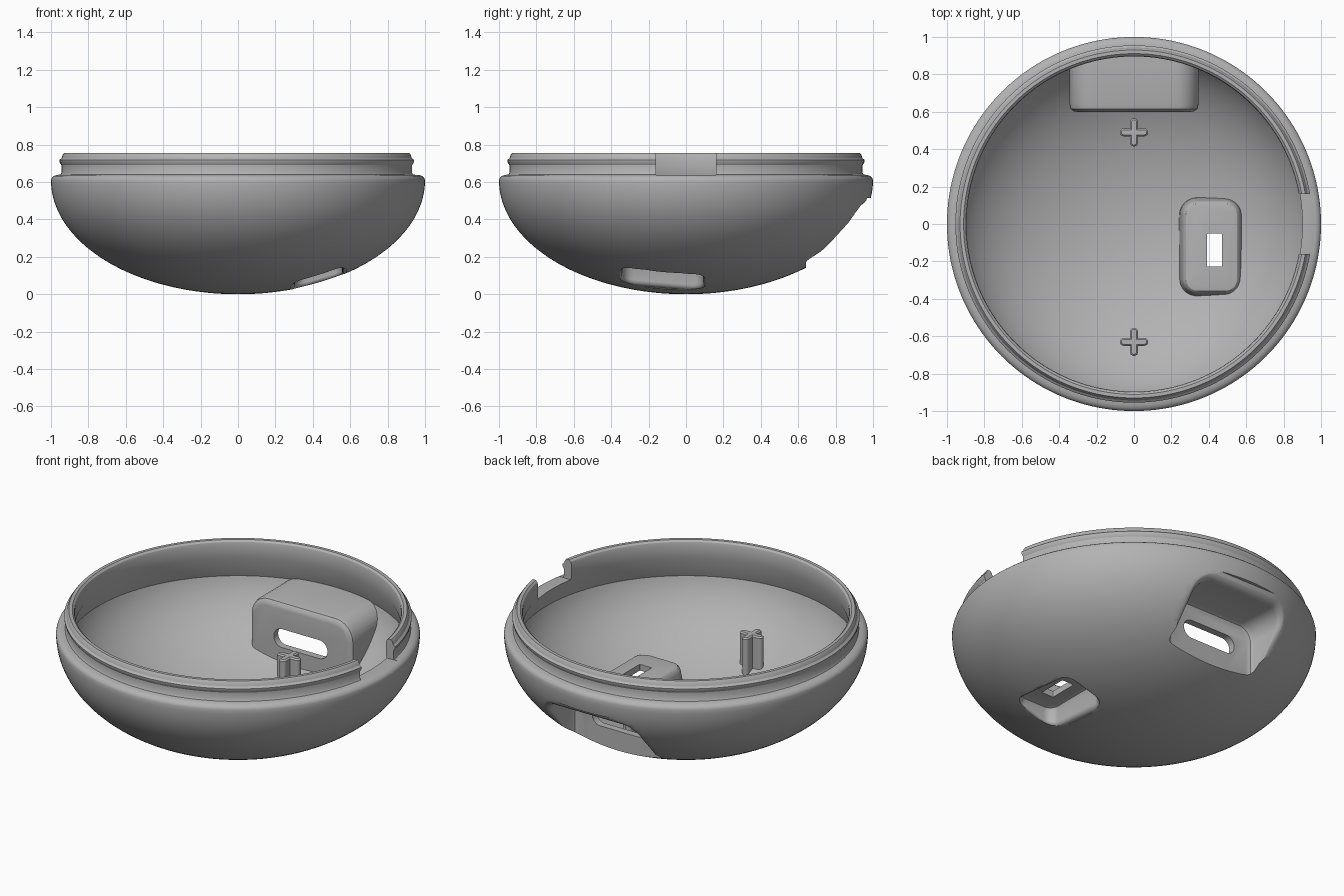
import bpy, bmesh, math

cube = bpy.data.objects.get("Cube")
if cube:
    bpy.data.objects.remove(cube, do_unlink=True)

GREY = (0.45, 0.45, 0.45, 1)
mat = bpy.data.materials.new("matte_grey")
mat.use_nodes = True
mat.diffuse_color = GREY
mat.node_tree.nodes["Principled BSDF"].inputs["Base Color"].default_value = GREY

EQUATOR = 0.61  # height of the widest ring and depth of the bowl


def make(name, bm):
    bmesh.ops.remove_doubles(bm, verts=bm.verts, dist=1e-5)
    bmesh.ops.recalc_face_normals(bm, faces=bm.faces)
    me = bpy.data.meshes.new(name)
    bm.to_mesh(me)
    bm.free()
    me.materials.append(mat)
    ob = bpy.data.objects.new(name, me)
    bpy.context.collection.objects.link(ob)
    return ob


def skin(name, rings):
    """Bridge closed rings of points and cap both ends."""
    bm = bmesh.new()
    loops = [[bm.verts.new(p) for p in ring] for ring in rings]
    n = len(loops[0])
    for a, b in zip(loops, loops[1:]):
        for i in range(n):
            j = (i + 1) % n
            bm.faces.new((a[i], a[j], b[j], b[i]))
    bm.faces.new(loops[0])
    bm.faces.new(loops[-1])
    return make(name, bm)


def lathe(name, profile, n=160):
    angles = [2 * math.pi * i / n for i in range(n)]
    return skin(name, [[(r * math.cos(t), r * math.sin(t), z) for t in angles]
                       for r, z in profile])


def outline(cu, cv, hu, hv, rad, grow=0, n=8):
    """Rounded rectangle, grown or shrunk evenly."""
    hu, hv, rad = hu + grow, hv + grow, max(rad + grow, 0.004)
    pts = []
    for k, (su, sv) in enumerate(((1, 1), (-1, 1), (-1, -1), (1, -1))):
        for i in range(n + 1):
            t = math.pi / 2 * (k + i / n)
            pts.append((cu + su * (hu - rad) + rad * math.cos(t),
                        cv + sv * (hv - rad) + rad * math.sin(t)))
    return pts


def loft(name, rect, levels, along_y=False):
    """Stack outlines; each level is (grow, height or height function)."""
    rings = []
    for grow, h in levels:
        ring = []
        for u, v in outline(*rect, grow=grow):
            d = h(u, v) if callable(h) else h
            ring.append((u, d, v) if along_y else (u, v, d))
        rings.append(ring)
    return skin(name, rings)


def combine(target, tool, op="DIFFERENCE"):
    mod = target.modifiers.new("cut", "BOOLEAN")
    mod.operation, mod.solver, mod.object = op, "EXACT", tool
    bpy.context.view_layer.objects.active = target
    bpy.ops.object.modifier_apply(modifier=mod.name)
    bpy.data.objects.remove(tool, do_unlink=True)


def smooth(ob, angle=32):
    bpy.ops.object.select_all(action="DESELECT")
    ob.select_set(True)
    bpy.context.view_layer.objects.active = ob
    bpy.ops.object.shade_smooth_by_angle(angle=math.radians(angle))


def bowl_z(x, y):
    return EQUATOR * (1 - math.sqrt(max(0, 1 - x * x - y * y)))


def bowl_y(x, z):
    return math.sqrt(max(0, 1 - ((z - EQUATOR) / EQUATOR) ** 2 - x * x))


def arc(a, b, end, steps):
    """Elliptical bowl profile from the bottom up to the angle end."""
    return [(a * max(math.sin(end * i / steps), 1e-4),
             EQUATOR - b * math.cos(end * i / steps)) for i in range(steps + 1)]


# Outer body with stepped, grooved rim
rim = [(0.996, 0.622), (0.985, 0.632), (0.968, 0.638), (0.95, 0.64), (0.944, 0.65),
       (0.944, 0.69), (0.954, 0.705), (0.955, 0.718), (0.943, 0.728),
       (0.938, 0.745), (0.93, 0.755)]
bowl = lathe("bowl_shell", arc(1, EQUATOR, math.pi / 2, 40) + rim)

# Cavity with a narrower collar at the mouth
collar = [(0.896, 0.65), (0.896, 0.73), (0.9, 0.745), (0.912, 0.756), (0.912, 0.85)]
cavity = lathe("cavity", arc(0.955, 0.57, math.acos(0.09 / 0.57), 36) + collar)

# Raised housings that stand inside the cavity
back_housing = loft("back_housing", (0, 0.3, 0.345, 0.23, 0.12),
                    [(-0.04, 0.6), (-0.022, 0.603), (-0.006, 0.616), (0, 0.64), (0, 1.1)],
                    along_y=True)
floor_housing = loft("floor_housing", (0.415, -0.125, 0.155, 0.25, 0.08),
                     [(0.03, -0.1), (0.015, 0.1), (0, 0.18), (-0.006, 0.196),
                      (-0.018, 0.207), (-0.035, 0.21)])
combine(cavity, back_housing)
combine(cavity, floor_housing)
combine(bowl, cavity)


def rounded_mouth(radius, height):
    """Levels that flare a pocket smoothly into the outer surface."""
    levels = []
    for i in range(7):
        t = math.pi / 2 * i / 6
        depth = radius * (1 - math.sin(t)) - 0.004
        levels.append((radius * (1 - math.cos(t)), height(depth, i * 0.0005)))
    return levels


# Back pocket and its slot
def back_height(depth, eps):
    return lambda x, z: max(0.671 + eps, bowl_y(x, z) - depth)


back_pocket = loft("back_pocket", (0, 0.275, 0.3, 0.195, 0.09),
                   [(-0.03, 0.642), (-0.01, 0.65), (0, 0.67)]
                   + rounded_mouth(0.045, back_height) + [(0.045, 1.2)], along_y=True)
slot = loft("slot", (0, 0.317, 0.18, 0.056, 0.055), [(0, 0.5), (0, 0.75)], along_y=True)


# Floor pocket and its window
def floor_height(depth, eps):
    return lambda x, y: min(0.149 - eps, bowl_z(x, y) + depth)


floor_pocket = loft("floor_pocket", (0.43, -0.125, 0.125, 0.215, 0.06),
                    [(-0.025, 0.172), (-0.008, 0.166), (0, 0.15)]
                    + rounded_mouth(0.025, floor_height) + [(0.025, -0.2)])
window = loft("window", (0.43, -0.14, 0.04, 0.088, 0.004), [(0, 0), (0, 0.4)])

# Notch in the rim
notch = loft("notch", (1, 0, 0.2, 0.16, 0.004), [(0, 0.637), (0, 0.9)])

for tool in (back_pocket, slot, floor_pocket, window, notch):
    combine(bowl, tool)
smooth(bowl)

# Cross-shaped pegs on the floor
for name, y, top in (("front_peg", -0.63, 0.37), ("back_peg", 0.49, 0.29)):
    bars = []
    for hu, hv in ((0.075, 0.021), (0.021, 0.075)):
        bars.append(loft(name, (0, y, hu, hv, 0.02),
                         [(0, lambda u, v: bowl_z(u, v) + 0.02), (0, top - 0.008),
                          (-0.008, top)]))
    combine(bars[0], bars[1], "UNION")
    bars[0].name = name
    smooth(bars[0])
